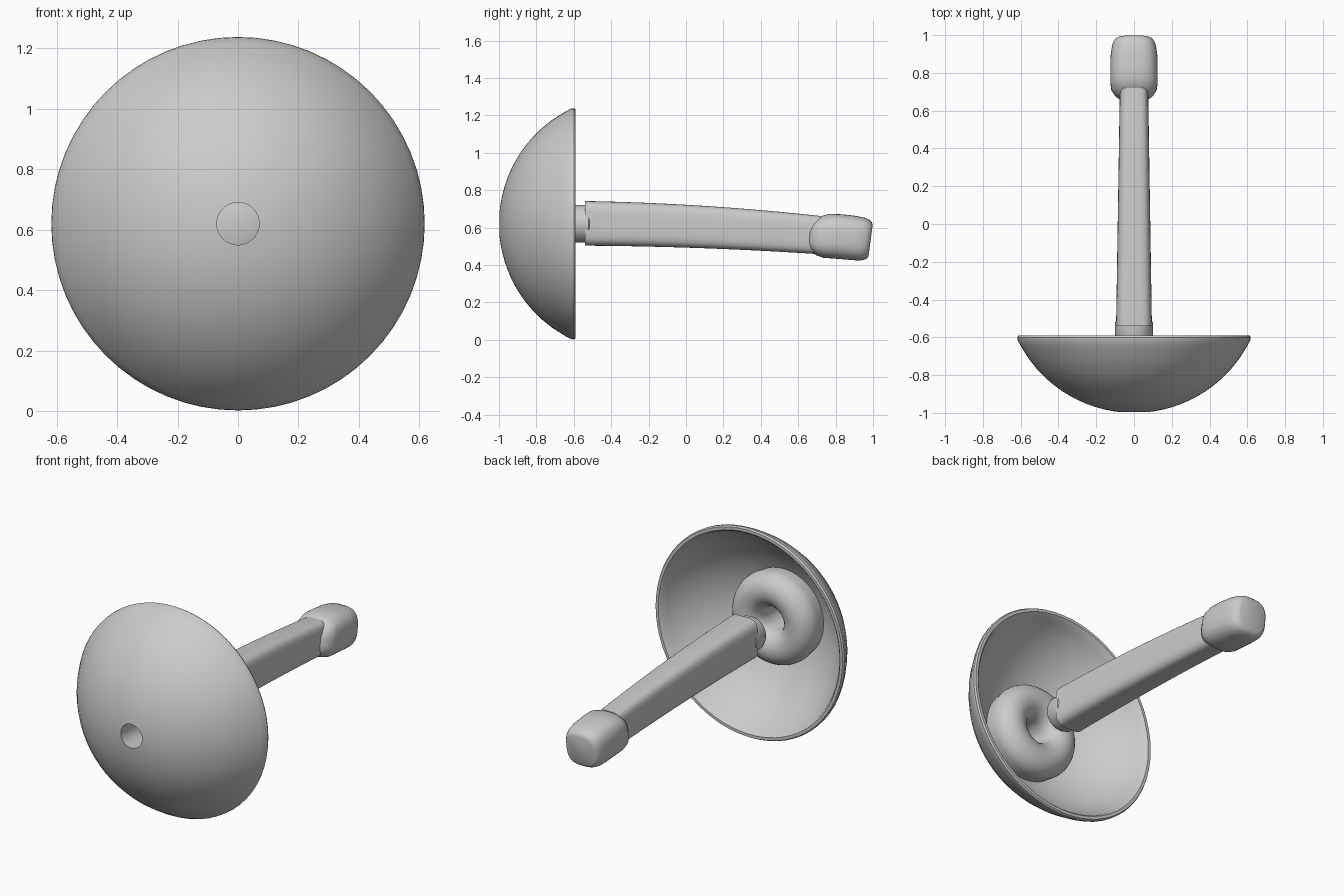
import bpy, bmesh, math
from mathutils import Vector

cube = bpy.data.objects.get("Cube")
if cube:
    bpy.data.objects.remove(cube)

AXIS_Z = 0.62

grey = bpy.data.materials.new("plain grey")
grey.use_nodes = True
grey.diffuse_color = (0.6, 0.6, 0.6, 1)
grey.node_tree.nodes["Principled BSDF"].inputs["Base Color"].default_value = (0.6, 0.6, 0.6, 1)


def finish(name, bm, angle):
    bmesh.ops.recalc_face_normals(bm, faces=bm.faces)
    mesh = bpy.data.meshes.new(name)
    bm.to_mesh(mesh)
    bm.free()
    mesh.materials.append(grey)
    obj = bpy.data.objects.new(name, mesh)
    bpy.context.collection.objects.link(obj)
    bpy.ops.object.select_all(action="DESELECT")
    obj.select_set(True)
    bpy.context.view_layer.objects.active = obj
    bpy.ops.object.shade_smooth_by_angle(angle=math.radians(angle))
    return obj


def skin(bm, rings, closed):
    """Join neighbouring rings of points with quads; cap the ends if open."""
    rows = [[bm.verts.new(p) for p in ring] for ring in rings]
    pairs = list(zip(rows, rows[1:]))
    if closed:
        pairs.append((rows[-1], rows[0]))
    for a, b in pairs:
        n = len(a)
        for i in range(n):
            j = (i + 1) % n
            bm.faces.new((a[i], a[j], b[j], b[i]))
    if not closed:
        bm.faces.new(rows[0])
        bm.faces.new(rows[-1])


def lathe(name, profile, closed, sides=64, angle=35):
    """Turn (radius, y) points around the axis running front to back."""
    turns = [math.tau * i / sides for i in range(sides)]
    bm = bmesh.new()
    skin(bm, [[(r * math.cos(t), y, AXIS_Z + r * math.sin(t)) for t in turns]
              for r, y in profile], closed)
    return finish(name, bm, angle)


def loft(name, sections, power, lean=0.0, angle=40, sides=40):
    """Loft rounded boxes given as (y, centre z, half width, half height)."""
    def bend(v):
        return math.copysign(abs(v) ** power, v)
    turns = [math.tau * (i + 0.5) / sides for i in range(sides)]
    bm = bmesh.new()
    rings = []
    for y, zc, w, h in sections:
        ring = []
        for t in turns:
            dz = h * bend(math.sin(t))
            ring.append((w * bend(math.cos(t)), y + lean * dz, zc + dz))
        rings.append(ring)
    skin(bm, rings, False)
    return finish(name, bm, angle)


# Domed dish: outer skin, rim, inner skin, ring-shaped boss and centre hole
SPHERE = 0.685
def dome(radius, offset):
    ball = SPHERE - offset
    return (radius, -1 + SPHERE - math.sqrt(ball * ball - radius * radius))

outer = [dome(0.07 + 0.53 * i / 12, 0) for i in range(13)]
rim = [(0.616, -0.615), (0.618, -0.60), (0.612, -0.59), (0.595, -0.59), (0.585, -0.60)]
inner = [dome(0.57 - 0.31 * i / 8, 0.03) for i in range(9)]
boss = [(0.17 + 0.1 * math.cos(a), -0.85 + 0.1 * math.sin(a))
        for a in (math.pi * i / 14 for i in range(15))]
lathe("dish", outer + rim + inner + boss, True)

# Round collar between dish and handle
lathe("collar", [(0.07, -0.63), (0.09, -0.62), (0.1, -0.60), (0.1, -0.52), (0.08, -0.50)],
      False, sides=40)

# Gently drooping handle that narrows toward the tip
handle = []
STEPS = 12
for i in range(STEPS + 1):
    t = i / STEPS
    top = 0.742 - 0.022 * t - 0.058 * t * t
    bottom = 0.503 - 0.008 * t - 0.038 * t * t
    handle.append((-0.54 + 1.26 * t, (top + bottom) / 2,
                   0.095 - 0.02 * t, (top - bottom) / 2))
loft("handle", handle, 0.5)

# Rounded grip cap on the far end, its end face leaning with the droop
cap = [(0.66, 0.555, 0.075, 0.06), (0.68, 0.555, 0.1, 0.08),
       (0.71, 0.556, 0.12, 0.105), (0.75, 0.556, 0.126, 0.118),
       (0.82, 0.552, 0.126, 0.119), (0.89, 0.545, 0.124, 0.118),
       (0.94, 0.538, 0.117, 0.115), (0.965, 0.535, 0.108, 0.108),
       (0.98, 0.532, 0.096, 0.098), (0.987, 0.531, 0.08, 0.085)]
loft("grip_cap", cap, 0.7, lean=0.13)
